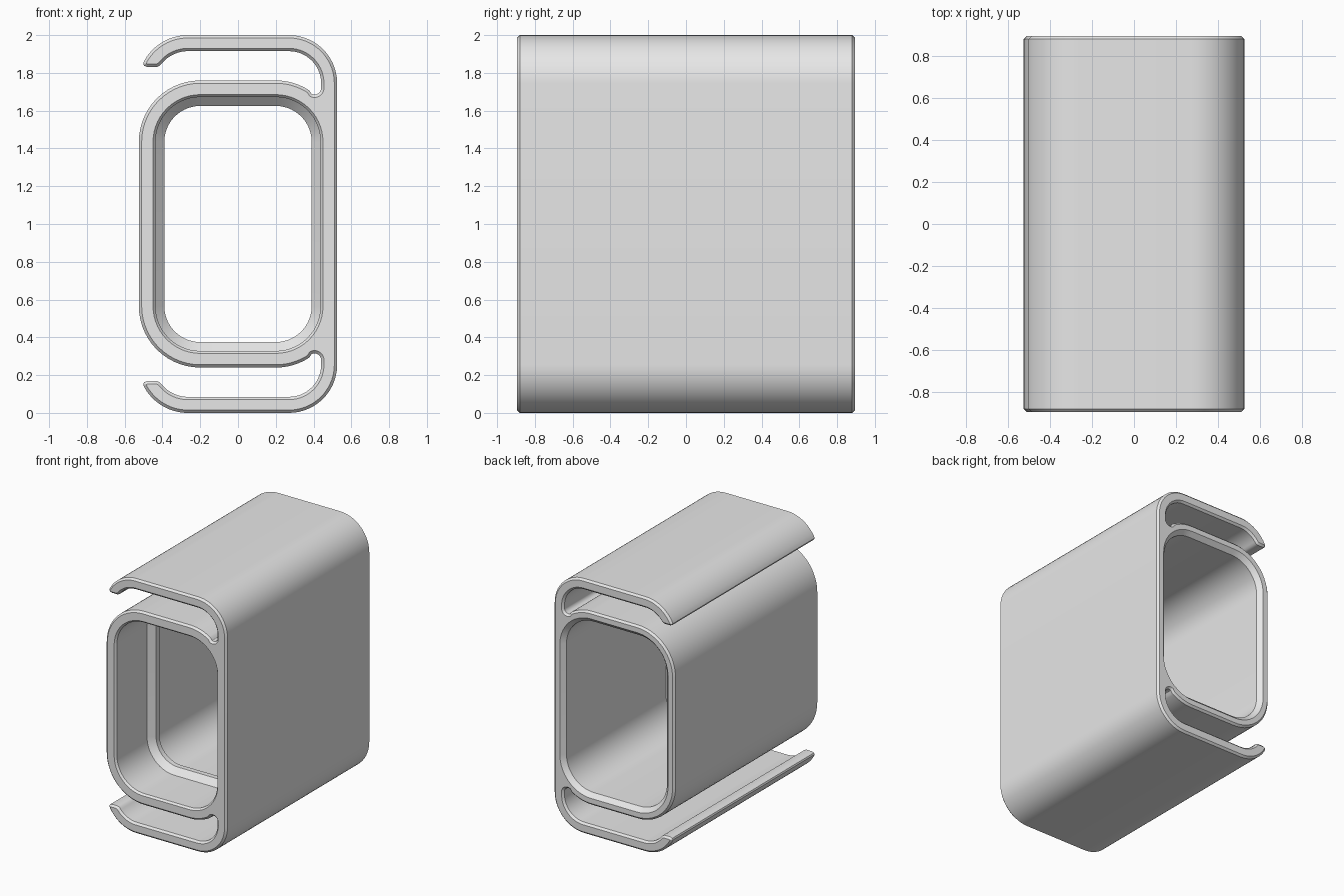
import bpy, bmesh
from math import cos, sin, radians
from mathutils import Vector

cube = bpy.data.objects.get("Cube")
if cube:
    bpy.data.objects.remove(cube, do_unlink=True)

HALF_DEPTH = 0.895
BEVEL = 0.015


def arc(cx, cz, r, a0, a1, n=14):
    """Points along an arc, angles in degrees."""
    angles = [radians(a0 + (a1 - a0) * i / n) for i in range(n + 1)]
    return [Vector((cx + r * cos(a), cz + r * sin(a))) for a in angles]


def mirrored(upper):
    """Close an upper half profile by reflecting it about z = 1."""
    return upper + [Vector((p.x, 2 - p.y)) for p in reversed(upper)]


def inset(loop, d):
    """Move a counter-clockwise loop inwards by d."""
    out = []
    for i, p in enumerate(loop):
        a = (p - loop[i - 1]).normalized()
        b = (loop[(i + 1) % len(loop)] - p).normalized()
        na, nb = Vector((-a.y, a.x)), Vector((-b.y, b.x))
        out.append(p + (na + nb) * d / (1 + na.dot(nb)))
    return out


def opening(r):
    """Rounded opening concentric with the sleeve corners."""
    return mirrored(arc(0.2, 1.435, r, 0, 90) + arc(-0.2, 1.435, r, 90, 180))


def loft(bm, sections):
    """Skin (y, loop) sections; return the first and last edge rings."""
    rings = [[bm.verts.new((p.x, y, p.y)) for p in loop] for y, loop in sections]
    n = len(rings[0])
    for r0, r1 in zip(rings, rings[1:]):
        for i in range(n):
            j = (i + 1) % n
            bm.faces.new((r0[i], r0[j], r1[j], r1[i]))
    return [[bm.edges.get((r[i], r[(i + 1) % n])) for i in range(n)]
            for r in (rings[0], rings[-1])]


# Outer profile: side wall, hooked arm, slot, then sleeve
tip = [Vector(p) for p in ((-0.502, 1.85), (-0.497, 1.838), (-0.48, 1.831),
                           (-0.43, 1.831), (-0.414, 1.838))]
outline = mirrored(
    arc(0.27, 1.745, 0.255, 0, 90)
    + arc(-0.265, 1.735, 0.265, 90, 150)
    + tip
    + arc(-0.265, 1.735, 0.18, 140, 90)
    + arc(0.27, 1.745, 0.17, 90, 0)
    + arc(0.405, 1.72, 0.035, 0, -115)[1:]
    + arc(0.2, 1.435, 0.325, 57, 90)
    + arc(-0.2, 1.435, 0.325, 90, 180))

bm = bmesh.new()
small = inset(outline, BEVEL)
outer = loft(bm, [(-HALF_DEPTH, small), (-HALF_DEPTH + BEVEL, outline),
                  (HALF_DEPTH - BEVEL, outline), (HALF_DEPTH, small)])

# Bore with a raised inner ridge near the front
bore = [(-HALF_DEPTH, 0.25), (-HALF_DEPTH + BEVEL, 0.237), (-0.505, 0.237),
        (-0.46, 0.19), (-0.42, 0.19), (-0.375, 0.237),
        (HALF_DEPTH - 0.035, 0.237), (HALF_DEPTH, 0.27)]
inner = loft(bm, [(y, opening(r)) for y, r in bore])

# End faces between outline and opening
for outer_ring, inner_ring in zip(outer, inner):
    bmesh.ops.triangle_fill(bm, use_beauty=True, edges=outer_ring + inner_ring)
bmesh.ops.recalc_face_normals(bm, faces=bm.faces)

mesh = bpy.data.meshes.new("clip_sleeve")
bm.to_mesh(mesh)
bm.free()
sleeve = bpy.data.objects.new("clip_sleeve", mesh)
bpy.context.collection.objects.link(sleeve)

# Plain grey plastic
grey = bpy.data.materials.new("light_grey")
grey.use_nodes = True
colour = (0.8, 0.8, 0.8, 1)
grey.diffuse_color = colour
grey.node_tree.nodes["Principled BSDF"].inputs["Base Color"].default_value = colour
mesh.materials.append(grey)

bpy.ops.object.select_all(action='DESELECT')
sleeve.select_set(True)
bpy.context.view_layer.objects.active = sleeve
bpy.ops.object.shade_smooth_by_angle(angle=radians(30))
